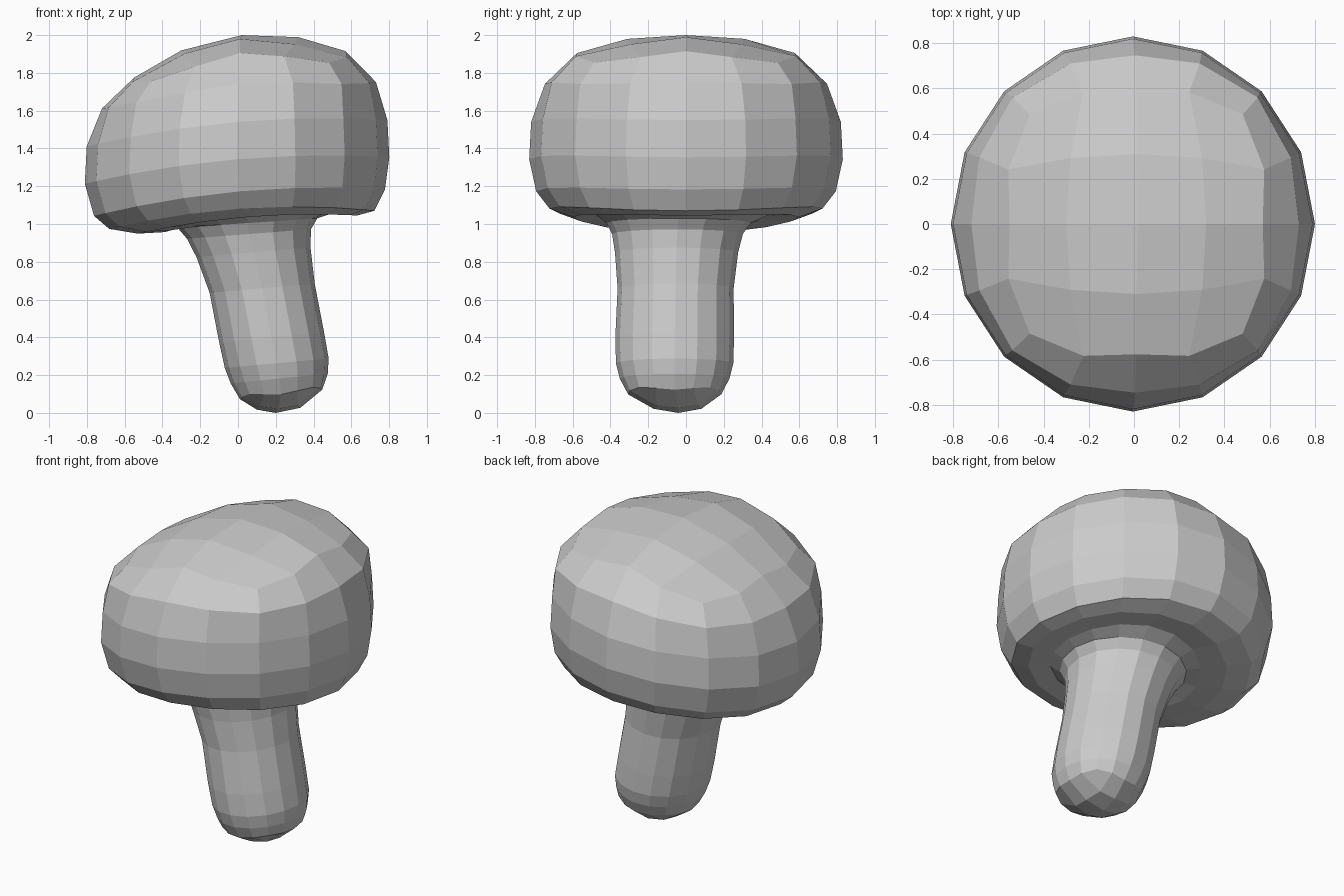
import bpy
from math import sin, cos, tau

if "Cube" in bpy.data.objects:
    bpy.data.objects.remove(bpy.data.objects["Cube"])

verts, faces = [], []


def ring(n, cx, cy, r, z, stretch, tilt, sag=0.0, square=0.0, drop=0.0):
    """Leaning ring: tilted along x, sagging at the left and right sides."""
    start = len(verts)
    for k in range(n):
        a = tau * k / n
        c, s, d = cos(a), sin(a), sin(2 * a) ** 2
        g = r * (1 + square * d)
        verts.append((cx + g * c, cy + g * s * stretch,
                      z + tilt * c - sag * cos(2 * a) - drop * d))
    return list(range(start, start + n))


def grid_end(edge, inner, tip, up):
    """Close a 16-sided ring with a 4 x 4 patch of quads."""
    verts.append(tip)
    t = len(verts) - 1
    for m in range(4):
        b = [edge[(4 * m + i) % 16] for i in range(5)]
        p = [inner[(2 * m + i) % 8] for i in range(3)]
        for f in ((b[0], b[1], p[1], p[0]), (b[1], b[2], b[3], p[1]),
                  (b[3], b[4], p[2], p[1]), (t, p[0], p[1], p[2])):
            faces.append(f if up else f[::-1])


# Cap rings: centre x, radius, height
cap = [(.01, .56, 1.875), (.005, .725, 1.712), (-.005, .796, 1.51),
       (-.005, .806, 1.313), (.008, .77, 1.143), (.02, .702, 1.052),
       (.05, .58, 1.017), (.05, .44, 1.025)]
# The crown edge is squarer than the rim below it
soft = {0: (.19, .07), 1: (.06, .02)}
rings = []
for i, (cx, r, z) in enumerate(cap):
    square, drop = soft.get(i, (0, 0))
    tilt = .07 if i < 5 else .048
    rings.append(ring(16, cx, 0 if i < 7 else -.02, r, z, 1.03, tilt,
                      .03 if i < 6 else .02, square, drop))

# Stem rings, leaning to the right on the way down
stem = [(.05, .37, 1.005), (.058, .328, .947), (.082, .302, .85),
        (.128, .278, .66), (.178, .278, .4), (.205, .275, .263),
        (.218, .257, .182), (.228, .218, .098)]
for i, (cx, r, z) in enumerate(stem):
    rings.append(ring(16, cx, -.04 - .005 * min(i, 4), r, z,
                      1.03 + .025 * min(i, 4), .025, 0,
                      .08 if i == 7 else 0, -.02 if i == 7 else 0))

# Skin between neighbouring rings
for a, b in zip(rings, rings[1:]):
    for k in range(16):
        j = (k + 1) % 16
        faces.append((a[k], b[k], b[j], a[j]))

# Crown and foot patches
crown = ring(8, .01, 0, .31, 1.967, 1, .035, .013, .33, .04)
grid_end(rings[0], crown, (.02, 0, 2.0), True)
foot = ring(8, .215, -.045, .115, .022, 1.1, .005, 0, .25, -.015)
grid_end(rings[-1], foot, (.2, -.04, 0), False)

mesh = bpy.data.meshes.new("mushroom")
mesh.from_pydata(verts, [], faces)
mesh.update()
obj = bpy.data.objects.new("mushroom", mesh)
bpy.context.collection.objects.link(obj)
